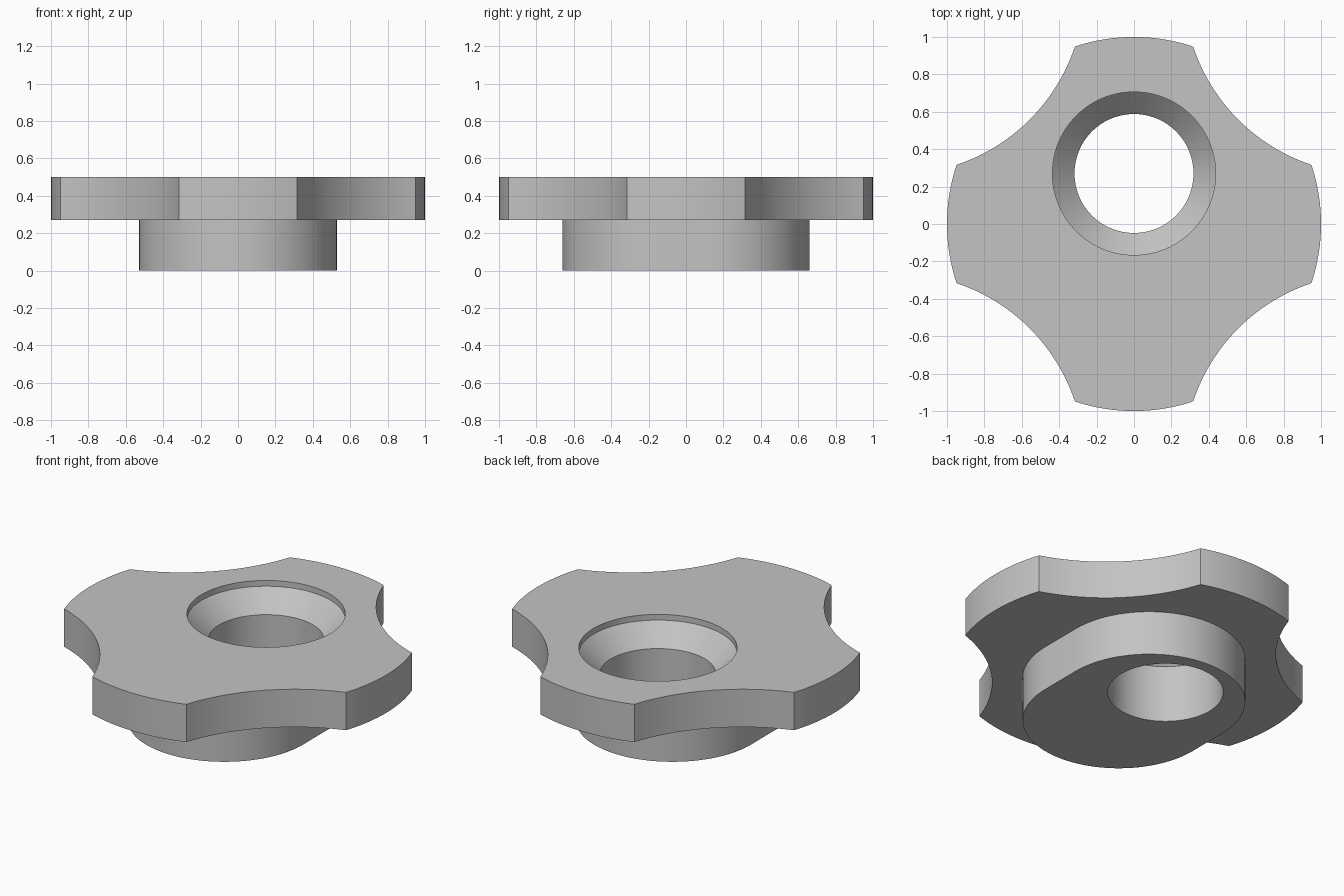
import bpy, bmesh, math
from mathutils import Vector

if "Cube" in bpy.data.objects:
    bpy.data.objects.remove(bpy.data.objects["Cube"], do_unlink=True)

TOP, STEP = 0.50, 0.27      # top of the plate, underside of the plate
HOLE_Y = 0.27               # off-centre bore position

grey = bpy.data.materials.new("plain_grey")
grey.use_nodes = True
grey.diffuse_color = (0.55, 0.55, 0.55, 1)
grey.node_tree.nodes["Principled BSDF"].inputs["Base Color"].default_value = (0.55, 0.55, 0.55, 1)


def arc(cx, cy, r, a0, a1, n):
    """Points along an arc, angles in degrees, both ends included."""
    angles = [math.radians(a0 + (a1 - a0) * i / n) for i in range(n + 1)]
    return [(cx + r * math.cos(a), cy + r * math.sin(a)) for a in angles]


def finish(name, bm):
    bmesh.ops.recalc_face_normals(bm, faces=bm.faces)
    mesh = bpy.data.meshes.new(name)
    bm.to_mesh(mesh)
    bm.free()
    mesh.materials.append(grey)
    obj = bpy.data.objects.new(name, mesh)
    bpy.context.collection.objects.link(obj)
    return obj


def prism(name, outline, z0, z1):
    bm = bmesh.new()
    face = bm.faces.new([bm.verts.new((x, y, z0)) for x, y in outline])
    ext = bmesh.ops.extrude_face_region(bm, geom=[face], use_keep_orig=True)
    verts = [g for g in ext["geom"] if isinstance(g, bmesh.types.BMVert)]
    bmesh.ops.translate(bm, verts=verts, vec=Vector((0, 0, z1 - z0)))
    return finish(name, bm)


def revolve(name, profile, centre, steps):
    bm = bmesh.new()
    rings = []
    for r, z in profile:
        pts = arc(centre[0], centre[1], r, 0, 360, steps)[:-1]
        rings.append([bm.verts.new((x, y, z)) for x, y in pts])
    for low, high in zip(rings, rings[1:]):
        for i in range(steps):
            j = (i + 1) % steps
            bm.faces.new((low[i], low[j], high[j], high[i]))
    bm.faces.new(rings[0])
    bm.faces.new(rings[-1])
    return finish(name, bm)


# Four-lobed plate: unit circle with four equal arcs scooped from its diagonals
half_lobe = math.degrees(math.atan(1 / 3))
scoop = 90 - 2 * half_lobe
outline = []
for k in range(4):
    a = 90 * k
    outline += arc(0, 0, 1, a - half_lobe, a + half_lobe, 16)[:-1]
    diag = math.radians(a + 45)
    dist = 2 * math.cos(math.radians(scoop / 2))
    mid = a + 45 + 180
    outline += arc(dist * math.cos(diag), dist * math.sin(diag), 1,
                   mid + scoop / 2, mid - scoop / 2, 24)[:-1]
plate = prism("lobed_plate", outline, STEP, TOP)

# Oblong boss below the plate, overlapping it slightly for a clean join
side, end = 0.53, 0.13
boss = prism("oblong_boss",
             arc(0, end, side, 0, 180, 48) + arc(0, -end, side, 180, 360, 48),
             0, STEP + 0.03)

# Through bore with a conical countersink and a short straight lip
bore, rim = 0.318, 0.436
cone_top = TOP - 0.035
cutter = revolve("bore_cutter",
                 [(bore, -0.1), (bore, cone_top - (rim - bore)),
                  (rim, cone_top), (rim, TOP + 0.1)], (0, HOLE_Y), 96)

# Join the boss, cut the bore, and bake the result
for tool, operation in ((boss, 'UNION'), (cutter, 'DIFFERENCE')):
    mod = plate.modifiers.new(tool.name, 'BOOLEAN')
    mod.object, mod.operation, mod.solver = tool, operation, 'EXACT'
    tool.hide_render = True
depsgraph = bpy.context.evaluated_depsgraph_get()
plate.data = bpy.data.meshes.new_from_object(plate.evaluated_get(depsgraph))
plate.modifiers.clear()
for tool in (boss, cutter):
    bpy.data.objects.remove(tool, do_unlink=True)

# Smooth curved walls, keep the real edges sharp
plate.name = "lobed_plate_with_boss"
bpy.ops.object.select_all(action='DESELECT')
plate.select_set(True)
bpy.context.view_layer.objects.active = plate
bpy.ops.object.shade_smooth_by_angle(angle=math.radians(30))
